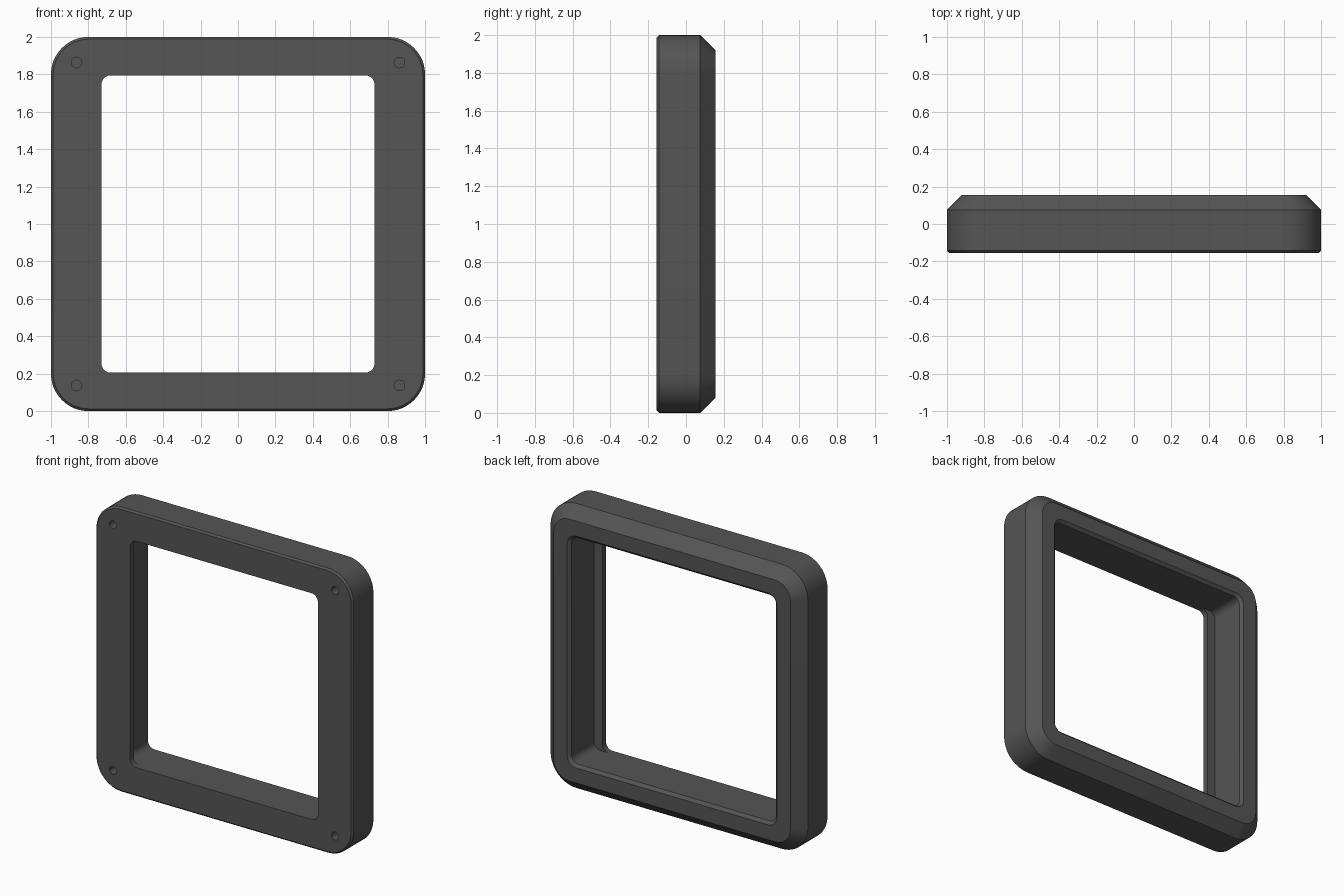
import bpy, bmesh, math

if "Cube" in bpy.data.objects:
    bpy.data.objects.remove(bpy.data.objects["Cube"])

SEG = 12  # segments per rounded corner


def rounded_rect(hx, hz, r, y):
    """Rounded rectangle in the XZ plane, centred on z = 1."""
    pts = []
    for i, (sx, sz) in enumerate([(1, 1), (-1, 1), (-1, -1), (1, -1)]):
        for k in range(SEG + 1):
            a = math.pi / 2 * (i + k / SEG)
            pts.append((sx * (hx - r) + r * math.cos(a), y,
                        1 + sz * (hz - r) + r * math.sin(a)))
    return pts


def loft(name, sections):
    """Closed solid through a stack of outlines running front to back."""
    bm = bmesh.new()
    rings = [[bm.verts.new(p) for p in s] for s in sections]
    for a, b in zip(rings, rings[1:]):
        n = len(a)
        for i in range(n):
            j = (i + 1) % n
            bm.faces.new((a[i], a[j], b[j], b[i]))
    bm.faces.new(rings[0])
    bm.faces.new(rings[-1])
    bmesh.ops.recalc_face_normals(bm, faces=bm.faces)
    mesh = bpy.data.meshes.new(name)
    bm.to_mesh(mesh)
    bm.free()
    obj = bpy.data.objects.new(name, mesh)
    bpy.context.collection.objects.link(obj)
    return obj


def circle(cx, cz, r, y, n=24):
    return [(cx + r * math.cos(2 * math.pi * i / n), y,
             cz + r * math.sin(2 * math.pi * i / n)) for i in range(n)]


# Outer body: thin front chamfer, wide back chamfer
D = 0.155
frame = loft("frame", [
    rounded_rect(0.988, 0.988, 0.188, -D),
    rounded_rect(1.0, 1.0, 0.2, -D + 0.012),
    rounded_rect(1.0, 1.0, 0.2, D - 0.08),
    rounded_rect(0.92, 0.92, 0.12, D),
])

# Square recess from the back with a small chamfered rim
cutters = [loft("recess_cutter", [
    rounded_rect(0.795, 0.795, 0.05, -D + 0.04),
    rounded_rect(0.795, 0.795, 0.05, D - 0.02),
    rounded_rect(0.815, 0.815, 0.07, D),
    rounded_rect(0.815, 0.815, 0.07, D + 0.1),
])]

# Narrower front opening, leaving a lip on both sides
cutters.append(loft("opening_cutter", [
    rounded_rect(0.73, 0.795, 0.05, -D - 0.1),
    rounded_rect(0.73, 0.795, 0.05, -D + 0.1),
]))

# Blind screw holes in the four front corners
for sx in (-1, 1):
    for sz in (-1, 1):
        c = (sx * 0.863, 1 + sz * 0.863, 0.028)
        cutters.append(loft("hole_cutter", [circle(*c, -D - 0.1),
                                            circle(*c, -D + 0.1)]))

bpy.context.view_layer.objects.active = frame
frame.select_set(True)
for cutter in cutters:
    mod = frame.modifiers.new("cut", 'BOOLEAN')
    mod.operation = 'DIFFERENCE'
    mod.solver = 'EXACT'
    mod.object = cutter
    bpy.ops.object.modifier_apply(modifier=mod.name)
    bpy.data.objects.remove(cutter, do_unlink=True)

bpy.ops.object.shade_smooth_by_angle(angle=math.radians(30))

# Single dark grey colour
grey = bpy.data.materials.new("dark_grey")
grey.diffuse_color = (0.09, 0.09, 0.09, 1)
grey.use_nodes = True
grey.node_tree.nodes["Principled BSDF"].inputs["Base Color"].default_value = grey.diffuse_color
frame.data.materials.clear()
frame.data.materials.append(grey)
